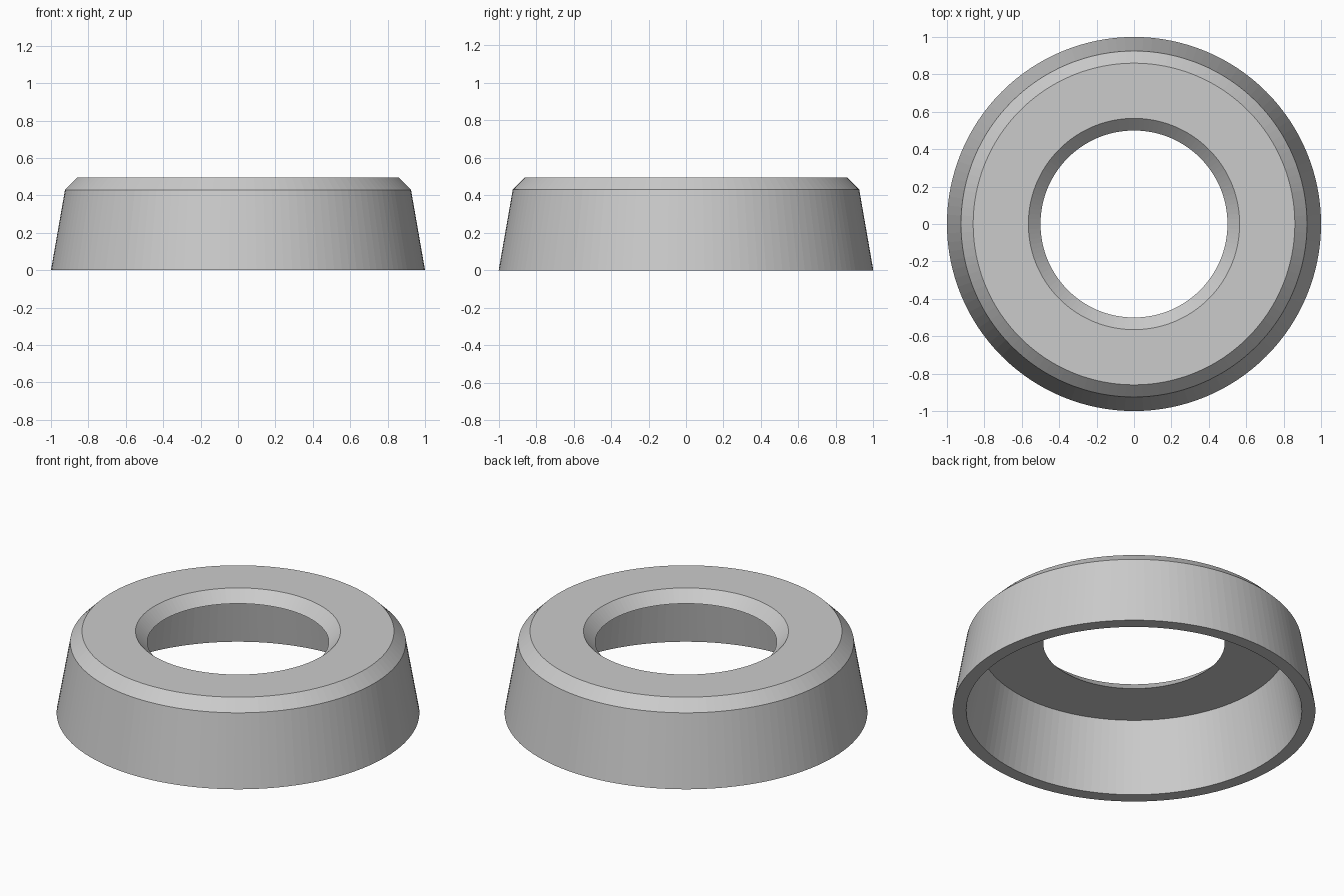
import bpy
import bmesh
from math import tau
from mathutils import Matrix

cube = bpy.data.objects.get("Cube")
if cube:
    bpy.data.objects.remove(cube, do_unlink=True)

SEGMENTS = 128

# Single grey material
grey = bpy.data.materials.new("mid_grey")
grey.use_nodes = True
colour = (0.6, 0.6, 0.6, 1)
grey.diffuse_color = colour
grey.node_tree.nodes["Principled BSDF"].inputs["Base Color"].default_value = colour

# Closed cross-section (radius, height): tapered skirt, chamfered top, hollow underside
profile = [
    (1.0, 0), (0.925, 0.43), (0.86, 0.495),     # outer wall and chamfer
    (0.565, 0.495), (0.5, 0.43),                # flat top and hole chamfer
    (0.85, 0.43), (0.925, 0),                   # underside and inner wall
]


def lathe(name, points, material):
    """Sweep a closed profile around z into a ring."""
    bm = bmesh.new()
    rings = []
    for i in range(SEGMENTS):
        turn = Matrix.Rotation(tau * i / SEGMENTS, 3, 'Z')
        rings.append([bm.verts.new(turn @ Matrix.Identity(3).col[0] * r
                                   + Matrix.Identity(3).col[2] * z) for r, z in points])
    for i, ring in enumerate(rings):
        following = rings(i) if callable(rings) else rings[(i + 1) % SEGMENTS]
        for j in range(len(points)):
            k = (j + 1) % len(points)
            bm.faces.new((ring[j], following[j], following[k], ring[k]))
    bmesh.ops.recalc_face_normals(bm, faces=bm.faces)
    mesh = bpy.data.meshes.new(name)
    bm.to_mesh(mesh)
    bm.free()
    mesh.materials.append(material)
    obj = bpy.data.objects.new(name, mesh)
    bpy.context.collection.objects.link(obj)
    return obj


lathe("tapered_ring_cover", profile, grey)
